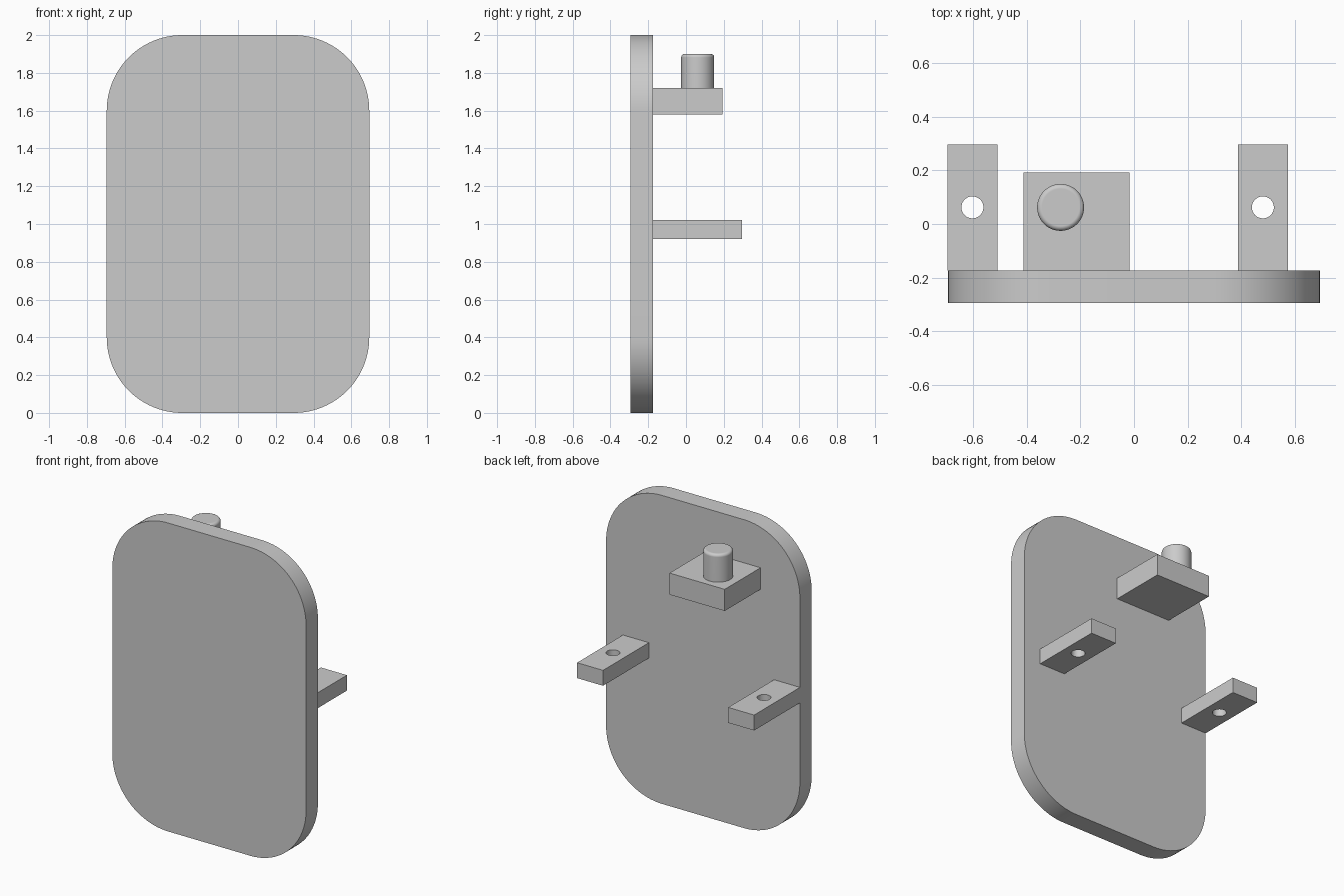
import bpy
import bmesh
from math import radians, sin, cos
from mathutils import Matrix

if "Cube" in bpy.data.objects:
    bpy.data.objects.remove(bpy.data.objects["Cube"], do_unlink=True)

# Plain grey material
grey = bpy.data.materials.new("light grey")
grey.use_nodes = True
GREY = (0.6, 0.6, 0.6, 1)
grey.diffuse_color = GREY
grey.node_tree.nodes["Principled BSDF"].inputs["Base Color"].default_value = GREY


def finish(bm, name):
    bmesh.ops.recalc_face_normals(bm, faces=bm.faces)
    mesh = bpy.data.meshes.new(name)
    bm.to_mesh(mesh)
    bm.free()
    mesh.materials.append(grey)
    obj = bpy.data.objects.new(name, mesh)
    bpy.context.collection.objects.link(obj)
    return obj


def activate(obj):
    bpy.ops.object.select_all(action='DESELECT')
    obj.select_set(True)
    bpy.context.view_layer.objects.active = obj


def smooth(obj):
    activate(obj)
    bpy.ops.object.shade_smooth_by_angle(angle=radians(30))


def box(name, x, y, z):
    bm = bmesh.new()
    size = [b - a for a, b in (x, y, z)]
    mid = [(a + b) / 2 for a, b in (x, y, z)]
    bmesh.ops.create_cube(bm, size=1, matrix=Matrix.Translation(mid) @ Matrix.Diagonal((*size, 1)))
    return finish(bm, name)


def cylinder(radius, x, y, z):
    bm = bmesh.new()
    bmesh.ops.create_cone(bm, cap_ends=True, segments=64, radius1=radius, radius2=radius,
                          depth=z[1] - z[0], matrix=Matrix.Translation((x, y, sum(z) / 2)))
    return bm


# Upright plate with rounded corners
FRONT, BACK = -0.295, -0.174
HALF_W, R, STEPS = 0.695, 0.4, 24
bm = bmesh.new()
outline = []
for quarter, (sx, sz) in enumerate([(1, 1), (-1, 1), (-1, -1), (1, -1)]):
    for i in range(STEPS + 1):
        a = radians(90 * (quarter + i / STEPS))
        outline.append(bm.verts.new((sx * (HALF_W - R) + R * cos(a), FRONT,
                                     1 + sz * (1 - R) + R * sin(a))))
face = bm.faces.new(outline)
swept = bmesh.ops.extrude_face_region(bm, geom=[face], use_keep_orig=True)
bmesh.ops.translate(bm, vec=(0, BACK - FRONT, 0),
                    verts=[g for g in swept["geom"] if isinstance(g, bmesh.types.BMVert)])
smooth(finish(bm, "plate"))

# Two side lugs, each with a vertical through hole
for name, centre in (("right_lug", -0.603), ("left_lug", 0.481)):
    lug = box(name, (centre - 0.093, centre + 0.093), (BACK, 0.296), (0.92, 1.02))
    cutter = finish(cylinder(0.041, centre, 0.062, (0.8, 1.2)), "hole_cutter")
    cutter.hide_render = True
    cut = lug.modifiers.new("hole", 'BOOLEAN')
    cut.operation = 'DIFFERENCE'
    cut.solver = 'EXACT'
    cut.object = cutter
    activate(lug)
    bpy.ops.object.modifier_apply(modifier=cut.name)
    bpy.data.objects.remove(cutter, do_unlink=True)
    smooth(lug)

# Block carrying the pin
box("pin_block", (-0.413, -0.017), (BACK, 0.193), (1.58, 1.72))

# Pin with a rounded top edge
bm = cylinder(0.0875, -0.274, 0.062, (1.72, 1.9))
rim = [e for e in bm.edges if all(v.co.z > 1.89 for v in e.verts)]
bmesh.ops.bevel(bm, geom=rim, offset=0.018, segments=5, profile=0.5, affect='EDGES')
pin = finish(bm, "pin")
smooth(pin)
pin.modifiers.new("even_shading", 'WEIGHTED_NORMAL').keep_sharp = True
